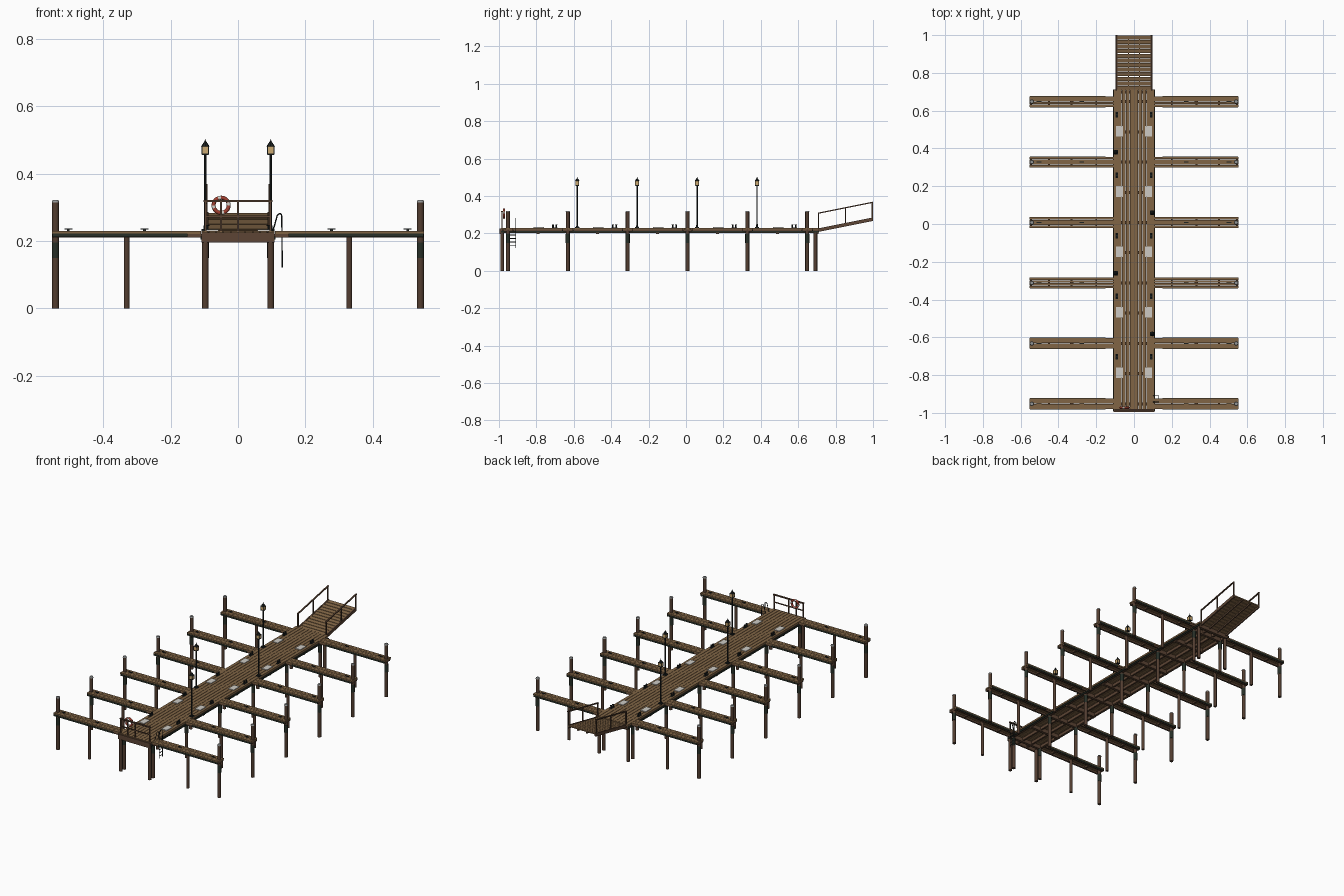
import bpy, bmesh, math
from mathutils import Matrix, Vector

if "Cube" in bpy.data.objects:
    bpy.data.objects.remove(bpy.data.objects["Cube"])


def mat(name, rgb):
    m = bpy.data.materials.new(name)
    m.diffuse_color = (*rgb, 1)
    m.use_nodes = True
    m.node_tree.nodes["Principled BSDF"].inputs["Base Color"].default_value = m.diffuse_color
    return m


PLANK = mat("plank_wood", (0.22, 0.13, 0.06))
BEAM = mat("beam_wood", (0.11, 0.06, 0.035))
PILE = mat("pile_wood", (0.085, 0.047, 0.03))
DARK = mat("dark_metal", (0.012, 0.016, 0.016))
RUB = mat("rub_rubber", (0.02, 0.028, 0.02))
GREY = mat("cap_metal", (0.3, 0.31, 0.31))
PALE = mat("pale_panel", (0.62, 0.6, 0.56))
GLOW = mat("lamp_glass", (0.6, 0.4, 0.17))
RED = mat("ring_red", (0.35, 0.05, 0.03))
WHITE = mat("ring_white", (0.7, 0.68, 0.62))


class Part:
    """Collects primitives into one named mesh object."""

    def __init__(self, name, *mats):
        self.name, self.mats, self.bm = name, mats, bmesh.new()

    def box(self, x0, x1, y0, y1, z0, z1, m=None):
        t = Matrix.Translation(((x0 + x1) / 2, (y0 + y1) / 2, (z0 + z1) / 2))
        s = Matrix.Diagonal((abs(x1 - x0), abs(y1 - y0), abs(z1 - z0), 1))
        bmesh.ops.create_cube(self.bm, size=1, matrix=(m or Matrix()) @ t @ s)

    def cyl(self, x, y, z0, z1, r, r2=None, n=10):
        bmesh.ops.create_cone(self.bm, cap_ends=True, segments=n, radius1=r,
                              radius2=r if r2 is None else r2, depth=z1 - z0,
                              matrix=Matrix.Translation((x, y, (z0 + z1) / 2)))

    def rod(self, a, b, r, n=6):
        a, b = Vector(a), Vector(b)
        q = (b - a).to_track_quat('Z', 'Y').to_matrix().to_4x4()
        bmesh.ops.create_cone(self.bm, cap_ends=True, segments=n, radius1=r, radius2=r,
                              depth=(b - a).length, matrix=Matrix.Translation((a + b) / 2) @ q)

    def done(self, smooth=False):
        me = bpy.data.meshes.new(self.name)
        self.bm.to_mesh(me)
        self.bm.free()
        for m in self.mats:
            me.materials.append(m)
        ob = bpy.data.objects.new(self.name, me)
        bpy.context.collection.objects.link(ob)
        if smooth:
            bpy.ops.object.select_all(action='DESELECT')
            ob.select_set(True)
            bpy.context.view_layer.objects.active = ob
            bpy.ops.object.shade_smooth_by_angle(angle=math.radians(40))
        return ob


FY = [0.648 - 0.32 * i for i in range(6)]   # finger pier centres
SIDES = (-1, 1)
Y0, Y1 = -0.99, 0.712

# main walkway: lengthwise boards, stringers, cross beams, fascia, rub strips
deck = Part("walkway_boards", PLANK)
pitch = 0.218 / 10
for i in range(10):
    x = -0.109 + i * pitch
    deck.box(x + 0.001, x + pitch - 0.001, Y0, Y1, 0.22, 0.23)
deck.done()
frame = Part("walkway_frame", BEAM)
for x in (-0.1, -0.033, 0.033, 0.1):
    frame.box(x - 0.005, x + 0.005, Y0 + 0.004, Y1 - 0.004, 0.203, 0.22)
for y in FY + [y - 0.16 for y in FY[:-1]] + [Y1 - 0.012]:
    frame.box(-0.103, 0.103, y - 0.008, y + 0.008, 0.196, 0.2195)
frame.box(-0.108, 0.108, Y0 - 0.006, Y0 + 0.004, 0.196, 0.226)
frame.done()
rub = Part("walkway_rub_strip", RUB)
for s in SIDES:
    rub.box(s * 0.105, s * 0.111, Y0, Y1, 0.205, 0.214)
rub.done()

# finger piers
boards, beams = Part("finger_boards", PLANK), Part("finger_beams", BEAM)
strips, cleats = Part("finger_rub_strips", RUB), Part("finger_cleats", DARK)
for y in FY:
    for s in SIDES:
        for c in (-0.0215, -0.0075, 0.0075, 0.0215):
            boards.box(s * 0.109, s * 0.552, y + c - 0.0065, y + c + 0.0065, 0.221, 0.2295)
        for c in (-0.021, 0.021):
            beams.box(s * 0.105, s * 0.55, y + c - 0.004, y + c + 0.004, 0.21, 0.221)
            strips.box(s * 0.15, s * 0.55, y + c * 1.33 - 0.002, y + c * 1.33 + 0.002, 0.212, 0.222)
        for x in (0.2, 0.33, 0.45, 0.545):
            beams.box(s * (x - 0.005), s * (x + 0.005), y - 0.02, y + 0.02, 0.211, 0.2205)
        for x in (0.277, 0.503):
            cleats.box(s * x - 0.004, s * x + 0.004, y - 0.002, y + 0.002, 0.229, 0.235)
            cleats.box(s * x - 0.012, s * x + 0.012, y - 0.002, y + 0.002, 0.2335, 0.237)
for p in (boards, beams, strips, cleats):
    p.done()

# piles with sleeves and caps
piles, sleeves, caps = Part("piles", PILE), Part("pile_sleeves", RUB), Part("pile_caps", GREY)
for s in SIDES:
    for y in FY:
        piles.cyl(s * 0.541, y, 0, 0.315, 0.0105)
        caps.cyl(s * 0.541, y, 0.314, 0.321, 0.0118, 0.009)
        sleeves.cyl(s * 0.541, y, 0.15, 0.196, 0.0116)
        piles.cyl(s * 0.33, y, 0, 0.213, 0.009)
        piles.cyl(s * 0.097, y, 0, 0.205, 0.01)
        sleeves.cyl(s * 0.097, y, 0.15, 0.196, 0.011)
    for y in (-0.983, 0.692):
        piles.cyl(s * 0.097, y, 0, 0.205, 0.01)
for p in (piles, sleeves, caps):
    p.done(True)

# walkway panels and mooring cleats
panels, moor = Part("deck_panels", PALE), Part("mooring_cleats", DARK)
for i in range(5):
    for s in SIDES:
        y = 0.492 - 0.32 * i
        panels.box(s * 0.058, s * 0.094, y - 0.028, y + 0.028, 0.229, 0.234)
        y = 0.578 - 0.32 * i
        moor.box(s * 0.085, s * 0.097, y - 0.015, y + 0.015, 0.229, 0.233)
        for d in (-0.009, 0.009):
            moor.cyl(s * 0.091, y + d, 0.23, 0.246, 0.0042, n=8)
            moor.cyl(s * 0.091, y + d, 0.244, 0.248, 0.0058, n=8)
panels.done()
moor.done()

# lamp posts, alternating sides
posts, glass = Part("lamp_posts", DARK), Part("lamp_glass", GLOW)
for i in range(4):
    x, y = (-0.097, 0.097)[i % 2], 0.38 - 0.3205 * i
    posts.box(x - 0.011, x + 0.011, y - 0.011, y + 0.011, 0.229, 0.235)
    posts.cyl(x, y, 0.234, 0.25, 0.006, 0.004, 8)
    posts.cyl(x, y, 0.24, 0.456, 0.0034, n=8)
    posts.box(x - 0.01, x + 0.01, y - 0.01, y + 0.01, 0.455, 0.459)
    glass.box(x - 0.009, x + 0.009, y - 0.009, y + 0.009, 0.459, 0.481)
    posts.cyl(x, y, 0.48, 0.495, 0.013, 0.003, 8)
    posts.cyl(x, y, 0.494, 0.502, 0.0025, 0.001, 6)
    for a in SIDES:
        for b in SIDES:
            posts.box(x + a * 0.008, x + a * 0.0105, y + b * 0.008, y + b * 0.0105, 0.457, 0.482)
posts.done()
glass.done()

# gangway: sheared so that it climbs to shore while posts stay upright
slope = Matrix.Identity(4)
slope[2][1] = 0.058 / 0.29
slope[2][3] = 0.224 - 0.706 * slope[2][1]
walk, side = Part("gangway_planks", PLANK), Part("gangway_frame", BEAM)
n = 12
for i in range(n):
    y = 0.708 + i * 0.292 / n
    walk.box(-0.09, 0.09, y + 0.0015, y + 0.292 / n - 0.0015, -0.006, 0.001, slope)
for s in SIDES:
    side.box(s * 0.088, s * 0.096, 0.706, 1.0, -0.016, 0.003, slope)
    side.box(s * 0.027, s * 0.033, 0.706, 0.998, -0.015, -0.006, slope)
    for y in (0.709, 0.853, 0.996):
        side.box(s * 0.091, s * 0.097, y - 0.003, y + 0.003, -0.01, 0.083, slope)
    side.box(s * 0.09, s * 0.098, 0.706, 1.0, 0.081, 0.087, slope)
walk.done()
side.done()

# end railing
rail = Part("end_railing", BEAM)
for x in (-0.097, -0.05, 0.0, 0.097):
    rail.box(x - 0.003, x + 0.003, -0.987, -0.981, 0.225, 0.317)
rail.box(-0.102, 0.102, -0.989, -0.979, 0.315, 0.321)
rail.box(-0.097, 0.097, -0.986, -0.982, 0.27, 0.276)
rail.done()

# life ring: torus with alternating bands
ring = Part("life_ring", RED, WHITE)
U, V = 32, 10
grid = []
for u in range(U):
    a = 2 * math.pi * u / U
    grid.append([])
    for v in range(V):
        b = 2 * math.pi * v / V
        r = 0.0225 + 0.006 * math.cos(b)
        grid[-1].append(ring.bm.verts.new((-0.05 + r * math.cos(a), -0.973 + 0.006 * math.sin(b),
                                           0.306 + r * math.sin(a))))
for u in range(U):
    for v in range(V):
        w, t = (u + 1) % U, (v + 1) % V
        f = ring.bm.faces.new((grid[u][v], grid[u][t], grid[w][t], grid[w][v]))
        f.material_index = 1 if u % 8 < 2 else 0
bmesh.ops.recalc_face_normals(ring.bm, faces=ring.bm.faces)
ring.done(True)

# boarding ladder with hooped handles
lad = Part("boarding_ladder", DARK)
path = [(0.102, 0.229), (0.108, 0.245), (0.116, 0.275), (0.121, 0.281), (0.127, 0.281), (0.13, 0.274), (0.131, 0.122)]
for y in (-0.942, -0.91):
    for (xa, za), (xb, zb) in zip(path, path[1:]):
        lad.rod((xa, y, za), (xb, y, zb), 0.002)
for i in range(5):
    z = 0.135 + 0.019 * i
    lad.rod((0.131, -0.942, z), (0.131, -0.91, z), 0.0018)
lad.done()
